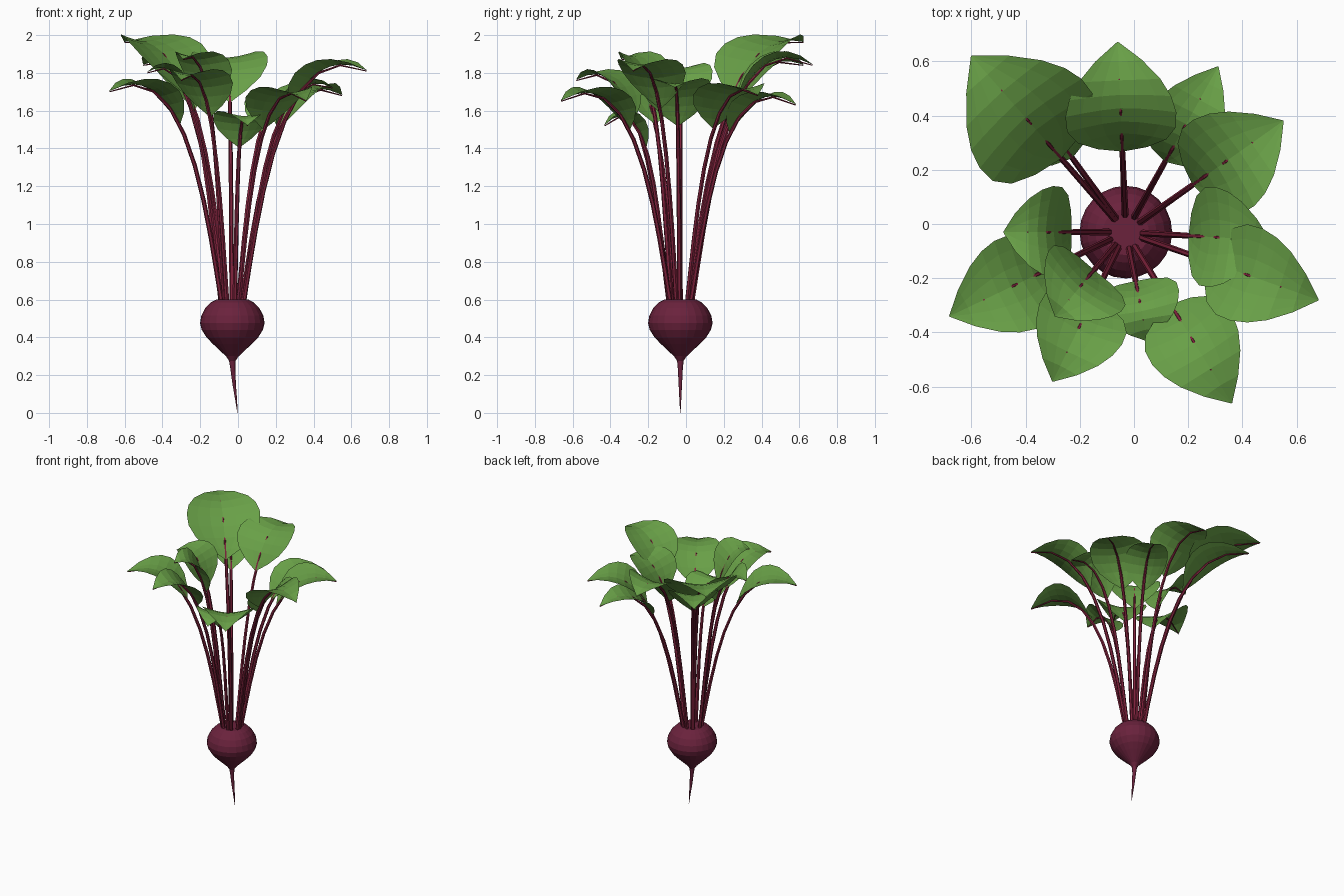
import bpy, bmesh, math
from mathutils import Vector

if "Cube" in bpy.data.objects:
    bpy.data.objects.remove(bpy.data.objects["Cube"])

CX, CY = -0.03, -0.03      # axis of the root


def material(name, rgb):
    m = bpy.data.materials.new(name)
    m.diffuse_color = (*rgb, 1)
    m.use_nodes = True
    m.node_tree.nodes["Principled BSDF"].inputs["Base Color"].default_value = m.diffuse_color
    return m


ROOT = material("beet purple", (0.145, 0.016, 0.046))
STEM = material("stem crimson", (0.21, 0.016, 0.045))
LEAF = material("leaf green", (0.14, 0.35, 0.063))


def finish(name, bm, mat):
    me = bpy.data.meshes.new(name)
    bm.to_mesh(me)
    bm.free()
    me.materials.append(mat)
    ob = bpy.data.objects.new(name, me)
    bpy.context.collection.objects.link(ob)
    return ob


def skin(bm, rings, closed=True):
    """Bridge successive rows of points with quads."""
    rows = [[bm.verts.new(p) for p in r] for r in rings]
    for a, b in zip(rows, rows[1:]):
        n = len(a)
        for i in range(n if closed else n - 1):
            j = (i + 1) % n
            bm.faces.new((a[i], a[j], b[j], b[i]))
    return rows


# Bulb with tapering, slightly bent tap root: (radius, z, x shift)
profile = [(0.001, 0, 0.027), (0.005, 0.07, 0.02), (0.009, 0.15, 0.01),
           (0.013, 0.23, 0.003), (0.017, 0.275, 0), (0.034, 0.30, 0),
           (0.066, 0.33, 0), (0.103, 0.365, 0), (0.137, 0.40, 0),
           (0.162, 0.44, 0), (0.171, 0.475, 0), (0.164, 0.515, 0),
           (0.143, 0.555, 0), (0.113, 0.585, 0), (0.085, 0.60, 0)]
bm = bmesh.new()
SEG = 24
rows = skin(bm, [[(CX + dx + r * math.cos(k * math.tau / SEG),
                   CY + r * math.sin(k * math.tau / SEG), z)
                  for k in range(SEG)] for r, z, dx in profile])
bm.faces.new(rows[-1])
bm.faces.new(rows[0][::-1])
finish("beet_root", bm, ROOT)


class Rib:
    """Cubic path from the crown, up and over to the leaf tip."""

    def __init__(self, tx, ty, tz, droop):
        d = Vector((tx - CX, ty - CY, 0))
        reach = d.length
        self.out = d.normalized()
        self.side = Vector((0, 0, 1)).cross(self.out)
        pt = lambda r, z: Vector((CX, CY, z)) + self.out * r
        self.p = [pt(0.06, 0.57), pt(0.085 + 0.09 * reach, 0.58 + 0.42 * (tz - 0.58)),
                  pt(reach * 0.36, tz + droop), pt(reach, tz)]

    def at(self, t):
        a, b, c, d = self.p
        s = 1 - t
        return a * s**3 + b * 3 * s * s * t + c * 3 * s * t * t + d * t**3

    def normal(self, t):
        a, b, c, d = self.p
        s = 1 - t
        tan = (b - a) * s * s + (c - b) * 2 * s * t + (d - c) * t * t
        return tan.normalized().cross(self.side)


# Blade outline: (fraction of length, fraction of half width)
OUTLINE = [(0, 0.03), (0.1, 0.45), (0.22, 0.80), (0.35, 0.98), (0.48, 1.0),
           (0.6, 0.92), (0.72, 0.74), (0.86, 0.42), (1, 0.01)]
ACROSS = (-1, -0.7, -0.35, 0, 0.35, 0.7, 1)
START = 0.595
CUP = 0.22

# Leaf tip x, y, z, half width, droop
leaves = [
    ("north", -0.06, 0.67, 1.84, 0.205, 0.24),
    ("north_north_east", 0.31, 0.58, 1.63, 0.145, 0.24),
    ("north_east", 0.55, 0.38, 1.68, 0.195, 0.20),
    ("east", 0.50, -0.06, 1.72, 0.185, 0.16),
    ("east_south_east", 0.68, -0.28, 1.81, 0.18, 0.21),
    ("south_south_east", 0.36, -0.66, 1.65, 0.175, 0.24),
    ("south", 0.05, -0.43, 1.52, 0.15, 0.25),
    ("south_south_west", -0.30, -0.58, 1.76, 0.17, 0.20),
    ("south_west", -0.29, -0.34, 1.87, 0.175, 0.15),
    ("west_south_west", -0.68, -0.34, 1.70, 0.18, 0.22),
    ("west", -0.48, -0.03, 1.80, 0.17, 0.18),
    ("north_west", -0.60, 0.62, 1.96, 0.25, 0.11),
    ("north_north_west", -0.50, 0.62, 1.84, 0.17, 0.16),
]

for name, x, y, z, half, droop in leaves:
    rib = Rib(x, y, z, droop)

    # Stalk, thinning out into the midrib
    bm = bmesh.new()
    rings = []
    for i in range(10):
        t = i / 9
        r = 0.013 - 0.004 * t if t < START else 0.0105 - 0.0075 * (t - START) / (1 - START)
        c, n = rib.at(t), rib.normal(t)
        rings.append([c + (rib.side * math.cos(a) + n * math.sin(a)) * r
                      for a in (k * math.tau / 6 for k in range(6))])
    rows = skin(bm, rings)
    bm.faces.new(rows[0][::-1])
    bm.faces.new(rows[-1])
    bmesh.ops.recalc_face_normals(bm, faces=bm.faces)
    finish("stalk_" + name, bm, STEM)

    # Blade, lightly cupped around the midrib
    bm = bmesh.new()
    grid = []
    for s, w in OUTLINE:
        t = START + (1 - START) * s
        c, n = rib.at(t), rib.normal(t)
        grid.append([c + rib.side * (u * w * half)
                     + n * (0.004 + CUP * w * half * abs(u) ** 1.5) for u in ACROSS])
    skin(bm, grid, closed=False)
    finish("leaf_" + name, bm, LEAF)
